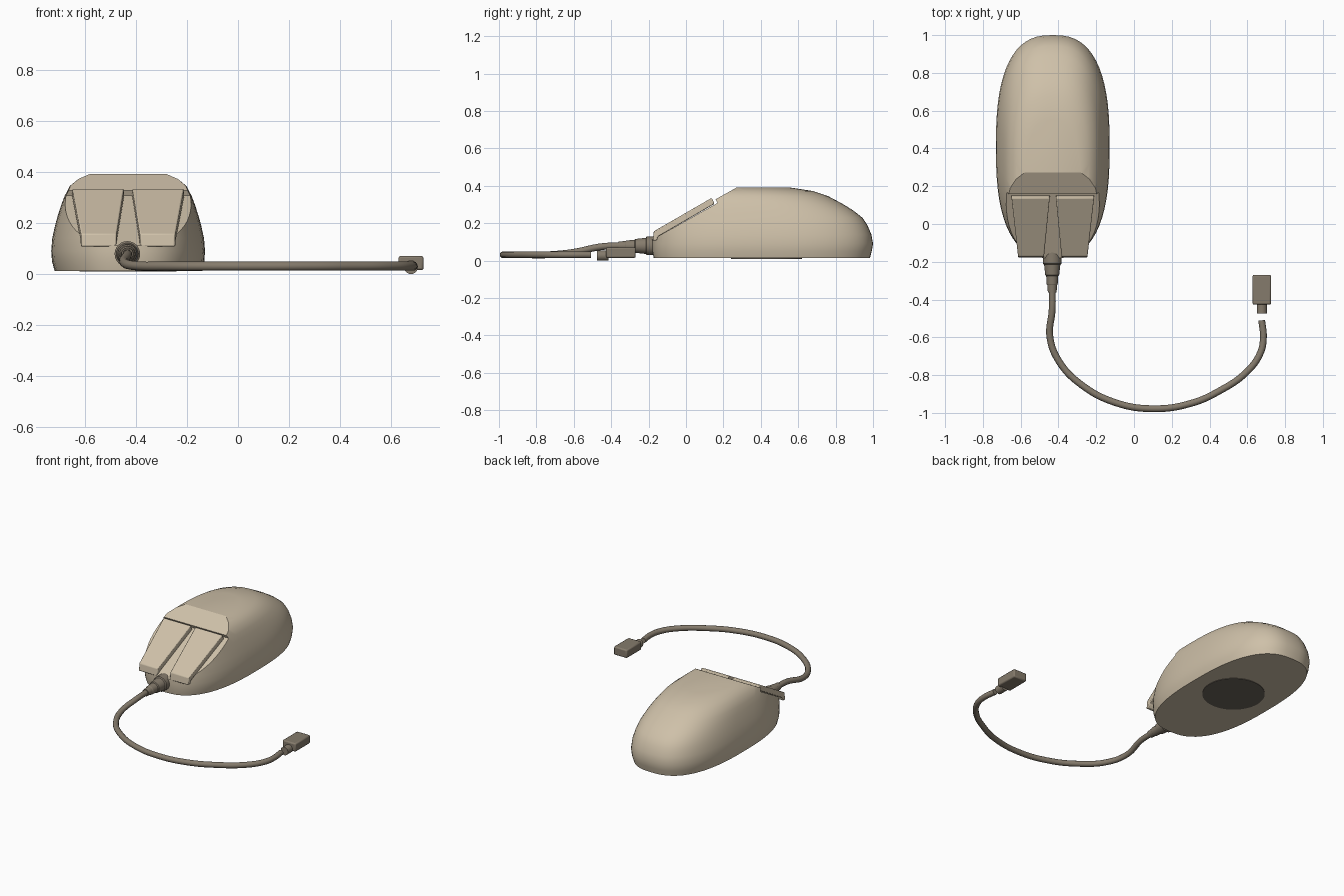
import bpy, bmesh, math
from mathutils import Matrix

if "Cube" in bpy.data.objects:
    bpy.data.objects.remove(bpy.data.objects["Cube"])

CX = -0.43  # centre line of the mouse


def material(name, col):
    m = bpy.data.materials.new(name)
    m.diffuse_color = (*col, 1)
    m.use_nodes = True
    m.node_tree.nodes["Principled BSDF"].inputs["Base Color"].default_value = m.diffuse_color
    return m


BEIGE = material("beige plastic", (0.62, 0.53, 0.395))
TAUPE = material("taupe rubber", (0.235, 0.198, 0.15))
DARK = material("dark underside", (0.15, 0.13, 0.105))


def finish(bm, name, mat, angle=30, bevel=0):
    bmesh.ops.recalc_face_normals(bm, faces=bm.faces)
    me = bpy.data.meshes.new(name)
    bm.to_mesh(me)
    bm.free()
    ob = bpy.data.objects.new(name, me)
    bpy.context.collection.objects.link(ob)
    me.materials.append(mat)
    if bevel:
        mod = ob.modifiers.new("bevel", 'BEVEL')
        mod.width = bevel
        mod.segments = 2
    smooth(ob, angle)
    return ob


def smooth(ob, angle):
    bpy.ops.object.select_all(action='DESELECT')
    ob.select_set(True)
    bpy.context.view_layer.objects.active = ob
    bpy.ops.object.shade_smooth_by_angle(angle=math.radians(angle))


def loft(bm, rings):
    """Skin a list of closed point rings and cap both ends."""
    vs = [[bm.verts.new(p) for p in r] for r in rings]
    n = len(vs[0])
    for a, b in zip(vs, vs[1:]):
        for i in range(n):
            j = (i + 1) % n
            bm.faces.new((a[i], a[j], b[j], b[i]))
    bm.faces.new(vs[0])
    bm.faces.new(vs[-1])


# Body: stacked superellipse outlines (height, half width, front y, back y)
levels = [(0.013, 0.288, -0.172, 0.983), (0.05, 0.298, -0.18, 0.993),
          (0.09, 0.301, -0.182, 1.0), (0.14, 0.297, -0.182, 0.991),
          (0.19, 0.286, -0.18, 0.97), (0.23, 0.275, -0.18, 0.943),
          (0.27, 0.262, -0.18, 0.892), (0.305, 0.249, -0.18, 0.835),
          (0.345, 0.228, -0.18, 0.76), (0.372, 0.195, -0.18, 0.68),
          (0.392, 0.15, -0.18, 0.55)]


def outline(z, w, yf, yb, n=64, e=2 / 2.6):
    pts = []
    for i in range(n):
        c, s = math.cos(math.tau * i / n), math.sin(math.tau * i / n)
        pts.append((CX + w * math.copysign(abs(c) ** e, c),
                    (yf + yb) / 2 + (yb - yf) / 2 * math.copysign(abs(s) ** e, s), z))
    return pts


bm = bmesh.new()
loft(bm, [outline(*l) for l in levels])
body = finish(bm, "mouse_body", BEIGE, 27)

# Cutter: slanted front face with a recess for the buttons
profile = [(-0.3, 0.045), (0.168, 0.308), (0.158, 0.328), (0.38, 0.452), (0.38, 0.6), (-0.3, 0.6)]
bm = bmesh.new()
loft(bm, [[(x, y, z) for y, z in profile] for x in (-1, 0.1)])
cutter = finish(bm, "slope_cutter", BEIGE)
cutter.hide_render = True
mod = body.modifiers.new("slope", 'BOOLEAN')
mod.operation = 'DIFFERENCE'
mod.solver = 'EXACT'
mod.object = cutter
bpy.context.view_layer.objects.active = body
bpy.ops.object.modifier_apply(modifier="slope")
bpy.data.objects.remove(cutter)
smooth(body, 27)

# Two tapered buttons with a front lip
button = [(0.153, 0.304), (0.138, 0.336), (-0.172, 0.157), (-0.178, 0.108), (-0.155, 0.108), (-0.148, 0.13)]
for side, name in ((-1, "left_button"), (1, "right_button")):
    def edge(back, front):
        return [(CX + side * (front + (back - front) * (y + 0.178) / 0.331), y, z) for y, z in button]
    bm = bmesh.new()
    loft(bm, [edge(0.015, 0.047), edge(0.22, 0.183)])
    finish(bm, name, BEIGE, 30, 0.005)

# Stepped strain relief, turned around the y axis
relief = [(-0.14, 0.05), (-0.21, 0.05), (-0.215, 0.043), (-0.27, 0.037), (-0.275, 0.032),
          (-0.32, 0.029), (-0.324, 0.026), (-0.362, 0.023)]
bm = bmesh.new()
loft(bm, [[(CX - 0.003 + r * math.cos(math.tau * i / 24), y, 0.079 + r * math.sin(math.tau * i / 24))
           for i in range(24)] for y, r in relief])
finish(bm, "strain_relief", TAUPE)

# Cable
path = [(-0.433, -0.34, 0.08), (-0.433, -0.45, 0.075), (-0.445, -0.6, 0.045), (-0.395, -0.73, 0.032),
        (-0.28, -0.85, 0.031), (-0.1, -0.945, 0.031), (0.1, -0.978, 0.031), (0.3, -0.95, 0.031),
        (0.45, -0.885, 0.031), (0.6, -0.78, 0.031), (0.67, -0.68, 0.031), (0.685, -0.6, 0.031),
        (0.676, -0.51, 0.031)]
cu = bpy.data.curves.new("cable", 'CURVE')
cu.dimensions = '3D'
cu.bevel_depth = 0.018
cu.bevel_resolution = 4
cu.use_fill_caps = True
cu.resolution_u = 8
sp = cu.splines.new('BEZIER')
sp.bezier_points.add(len(path) - 1)
for p, co in zip(sp.bezier_points, path):
    p.co = co
    p.handle_left_type = p.handle_right_type = 'AUTO'
cu.materials.append(TAUPE)
bpy.context.collection.objects.link(bpy.data.objects.new("cable", cu))

# Plug and its round neck
bm = bmesh.new()
bmesh.ops.create_cube(bm, size=1, matrix=Matrix.Translation((0.677, -0.348, 0.043))
                      @ Matrix.Diagonal((0.098, 0.158, 0.056, 1)))
finish(bm, "plug", TAUPE, 30, 0.008)
bm = bmesh.new()
bmesh.ops.create_cone(bm, cap_ends=True, segments=24, radius1=0.027, radius2=0.027, depth=0.06,
                      matrix=Matrix.Translation((0.677, -0.445, 0.027)) @ Matrix.Rotation(math.pi / 2, 4, 'X'))
finish(bm, "plug_neck", TAUPE)

# Ball cover on the underside
bm = bmesh.new()
bmesh.ops.create_cone(bm, cap_ends=True, segments=40, radius1=0.19, radius2=0.19, depth=0.008,
                      matrix=Matrix.Translation((CX, 0.43, 0.014)))
finish(bm, "ball_cover", DARK)
